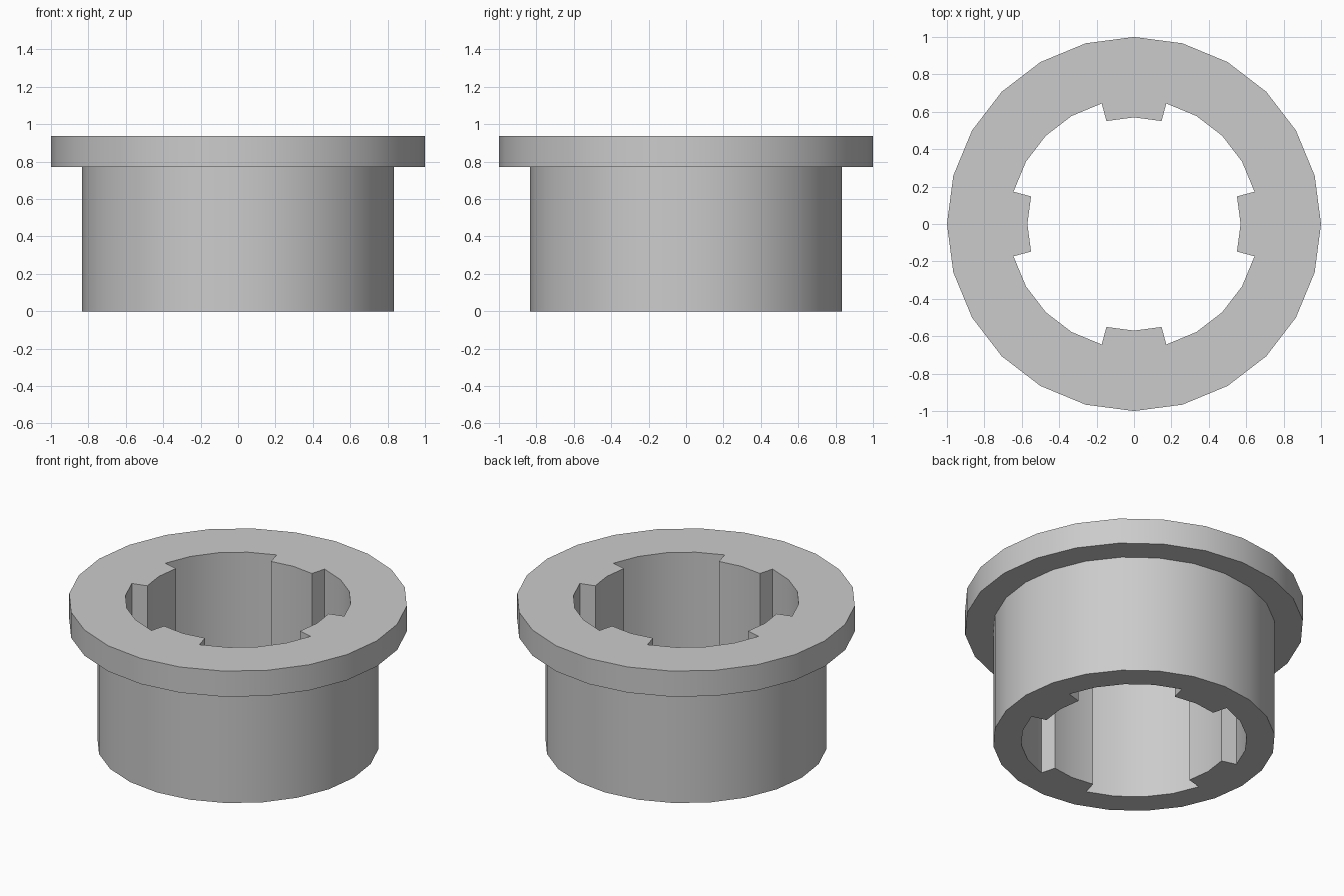
import bpy
import bmesh
from math import cos, sin, tau

SIDES = 24
BORE, KEY, BODY, FLANGE = 0.667, 0.57, 0.833, 1.0
SHOULDER, TOP = 0.77, 0.937

if "Cube" in bpy.data.objects:
    bpy.data.objects.remove(bpy.data.objects["Cube"], do_unlink=True)

grey = bpy.data.materials.new("plain grey")
grey.use_nodes = True
color = (0.6, 0.6, 0.6, 1)
grey.diffuse_color = color
grey.node_tree.nodes["Principled BSDF"].inputs["Base Color"].default_value = color

bm = bmesh.new()


def point(r, z, i):
    a = tau * i / SIDES
    return bm.verts.new((r * cos(a), r * sin(a), z))


def strip(i, a, b):
    """One facet between two profile points, spanning one side."""
    bm.faces.new([point(*a, i), point(*a, i + 1), point(*b, i + 1), point(*b, i)])


def key_side(i):
    """Radial wall where a key rises from the bore."""
    bm.faces.new([point(BORE, 0, i), point(BORE, TOP, i),
                  point(KEY, TOP, i), point(KEY, 0, i)])


# Flanged sleeve, with four keys two facets wide
for i in range(SIDES):
    profile = [(BORE, 0), (BODY, 0), (BODY, SHOULDER),
               (FLANGE, SHOULDER), (FLANGE, TOP), (BORE, TOP)]
    if i % 6 in (0, 5):
        profile = [(KEY, 0)] + profile + [(KEY, TOP)]
    for a, b in zip(profile, profile[1:] + profile[:1]):
        strip(i, a, b)
    if i % 6 in (1, 5):
        key_side(i)

bmesh.ops.remove_doubles(bm, verts=bm.verts, dist=0.0005)
bmesh.ops.recalc_face_normals(bm, faces=bm.faces)
mesh = bpy.data.meshes.new("flanged_bushing")
bm.to_mesh(mesh)
bm.free()
mesh.materials.append(grey)

bushing = bpy.data.objects.new("flanged_bushing", mesh)
bpy.context.collection.objects.link(bushing)
bpy.ops.object.select_all(action="DESELECT")
bushing.select_set(True)
bpy.context.view_layer.objects.active = bushing
bpy.ops.object.shade_smooth_by_angle()
